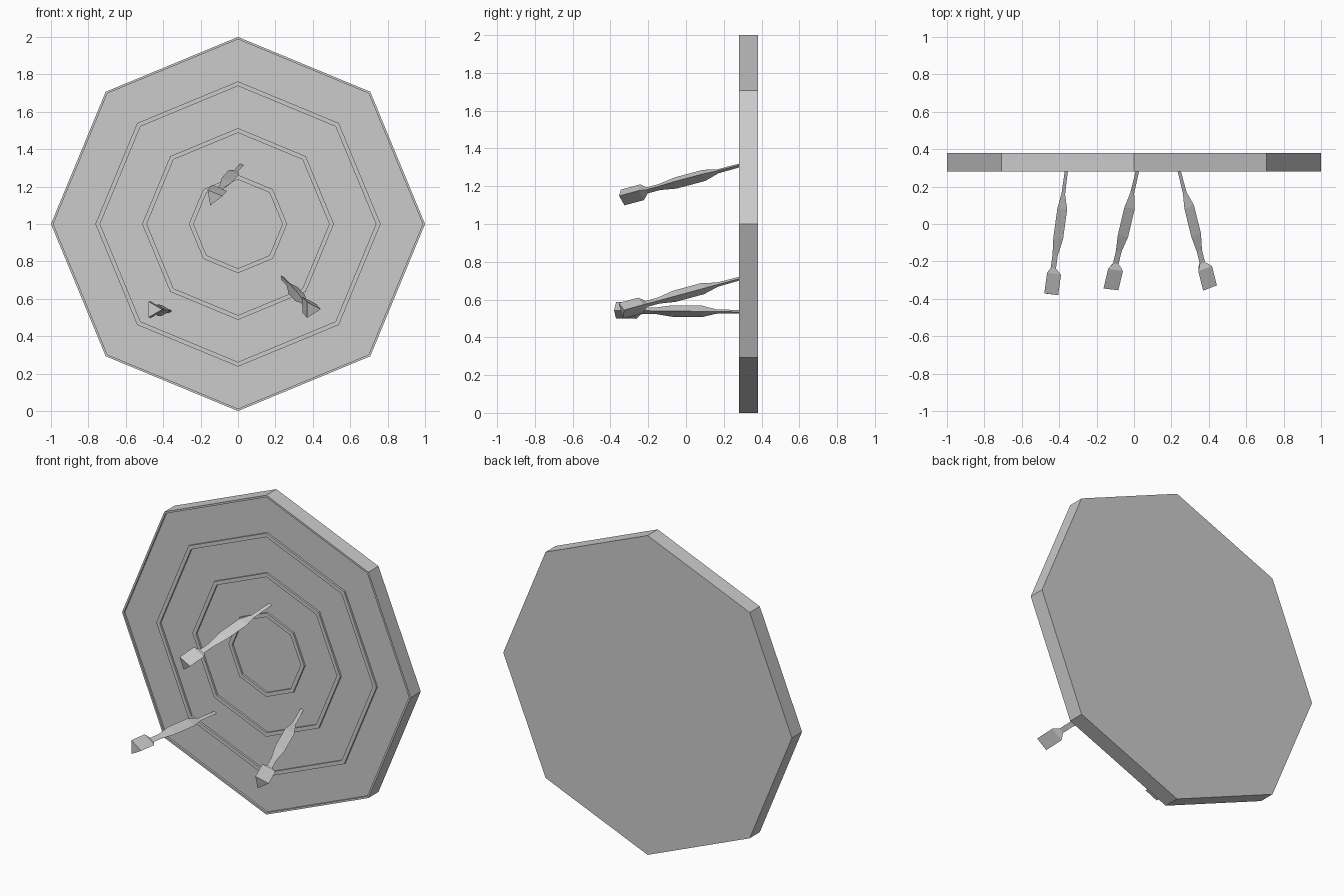
import bpy, bmesh
from math import cos, sin, radians, pi
from mathutils import Vector

if "Cube" in bpy.data.objects:
    bpy.data.objects.remove(bpy.data.objects["Cube"])


def make_object(name, bm):
    bmesh.ops.recalc_face_normals(bm, faces=bm.faces)
    mesh = bpy.data.meshes.new(name)
    bm.to_mesh(mesh)
    bm.free()
    obj = bpy.data.objects.new(name, mesh)
    bpy.context.collection.objects.link(obj)
    return obj


def loft(name, rings):
    """Skin a list of point rings and cap both ends."""
    bm = bmesh.new()
    loops = [[bm.verts.new(p) for p in ring] for ring in rings]
    n = len(loops[0])
    for a, b in zip(loops, loops[1:]):
        for i in range(n):
            j = (i + 1) % n
            bm.faces.new((a[i], a[j], b[j], b[i]))
    bm.faces.new(loops[0])
    bm.faces.new(loops[-1])
    return make_object(name, bm)


# Octagonal board: back, rim, then recessed panels separated by thin ridges
FRONT, BACK, DEPTH, HALF = 0.28, 0.38, 0.012, 0.0125
profile = [(1.0, BACK), (1.0, FRONT), (1 - HALF, FRONT), (1 - HALF, FRONT + DEPTH)]
for r in (0.75, 0.5, 0.25):
    profile += [(r + HALF, FRONT + DEPTH), (r + HALF, FRONT),
                (r - HALF, FRONT), (r - HALF, FRONT + DEPTH)]
loft("dart_board", [[(r * cos(k * pi / 4), y, 1 + r * sin(k * pi / 4))
                     for k in range(8)] for r, y in profile])

# Three-sided darts: distance from the tip, radius
dart_profile = [(-0.02, 0.011), (0.12, 0.013), (0.20, 0.035), (0.36, 0.035),
                (0.45, 0.019), (0.52, 0.019), (0.55, 0.05), (0.66, 0.05)]


def dart(name, tip, tail, phase):
    tip, tail = Vector(tip), Vector(tail)
    axis = (tail - tip).normalized()
    u = Vector((1, 0, 0))
    u = (u - axis * u.dot(axis)).normalized()
    v = u.cross(axis)
    if v.z < 0:
        v = -v
    angles = [radians(phase + 120 * k) for k in range(3)]
    loft(name, [[tip + axis * s + (u * cos(a) + v * sin(a)) * r for a in angles]
                for s, r in dart_profile])


dart("dart_upper", (0.015, 0.28, 1.31), (-0.13, -0.335, 1.145), 10)
dart("dart_right", (0.24, 0.28, 0.71), (0.393, -0.335, 0.543), 0)
dart("dart_left", (-0.365, 0.28, 0.535), (-0.455, -0.375, 0.543), 0)
